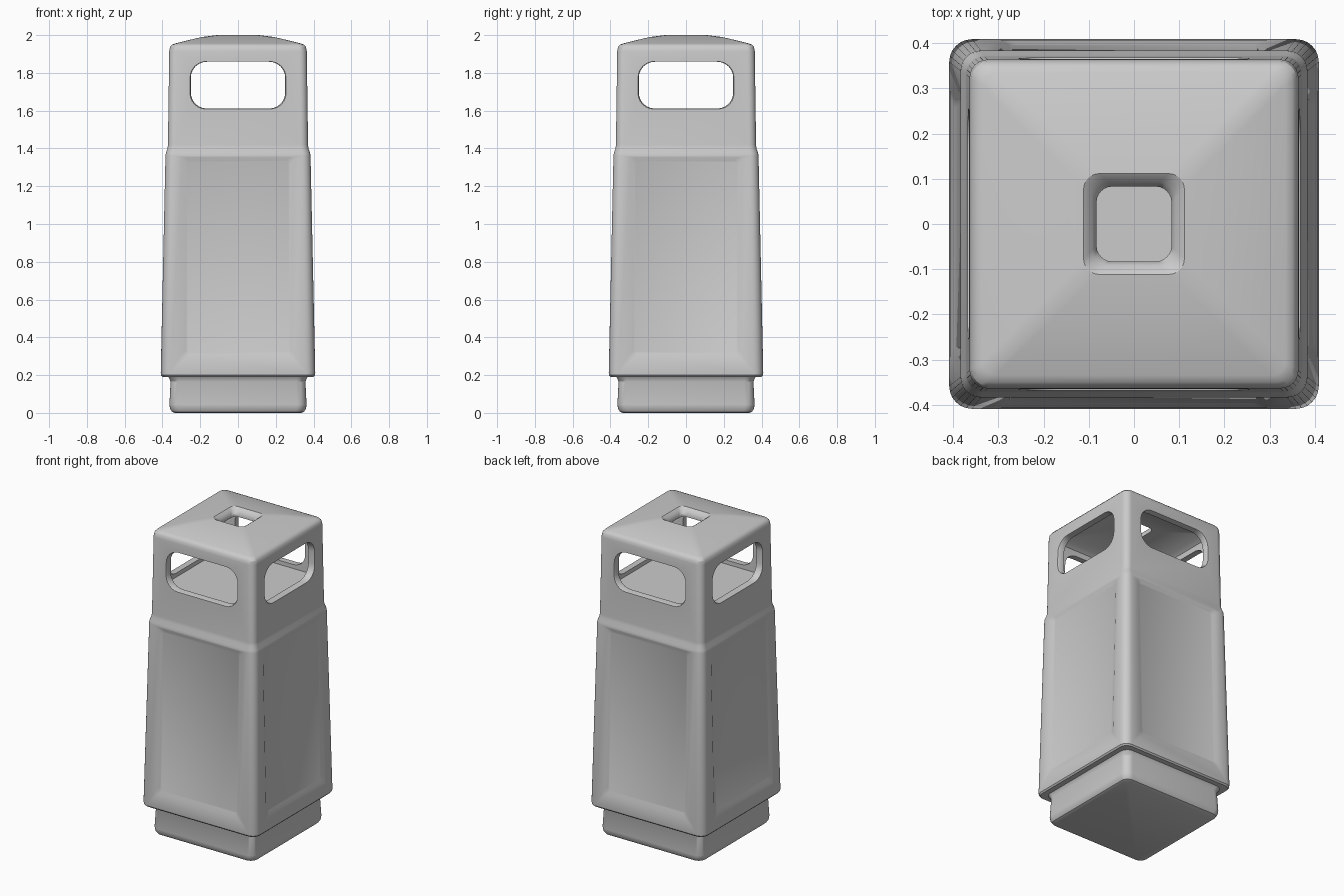
import bpy, bmesh, math

if "Cube" in bpy.data.objects:
    bpy.data.objects.remove(bpy.data.objects["Cube"])


def rounded_rect(hw, hh, r, n=6):
    pts = []
    for k, (sx, sy) in enumerate([(1, 1), (-1, 1), (-1, -1), (1, -1)]):
        for i in range(n + 1):
            a = math.radians(90 * k + 90 * i / n)
            pts.append((sx * (hw - r) + r * math.cos(a), sy * (hh - r) + r * math.sin(a)))
    return pts


def loft(name, rings, cap_top=True):
    """Skin a stack of closed 3D loops and cap the ends."""
    bm = bmesh.new()
    loops = [[bm.verts.new(p) for p in ring] for ring in rings]
    for a, b in zip(loops, loops[1:]):
        for i in range(len(a)):
            j = (i + 1) % len(a)
            bm.faces.new((a[i], a[j], b[j], b[i]))
    bm.faces.new(loops[0][::-1])
    if cap_top:
        bm.faces.new(loops[-1])
        bmesh.ops.recalc_face_normals(bm, faces=bm.faces)
    me = bpy.data.meshes.new(name)
    bm.to_mesh(me)
    bm.free()
    ob = bpy.data.objects.new(name, me)
    bpy.context.collection.objects.link(ob)
    return ob


def square_loft(name, profile, cap_top=True):
    """Profile rows are (half width, height, corner radius)."""
    return loft(name, [[(x, y, z) for x, y in rounded_rect(w, w, r)]
                       for w, z, r in profile], cap_top)


def cut(target, cutter):
    cutter.hide_render = True
    mod = target.modifiers.new("cut", 'BOOLEAN')
    mod.operation = 'DIFFERENCE'
    mod.solver = 'EXACT'
    mod.object = cutter
    bpy.context.view_layer.objects.active = target
    bpy.ops.object.modifier_apply(modifier=mod.name)
    bpy.data.objects.remove(cutter, do_unlink=True)


def smooth(ob, angle=30):
    bpy.ops.object.select_all(action='DESELECT')
    ob.select_set(True)
    bpy.context.view_layer.objects.active = ob
    bpy.ops.object.shade_smooth_by_angle(angle=math.radians(angle))


# Plinth with rounded bottom edge
base = square_loft("base_plinth", [
    (0.335, 0.0, 0.035), (0.350, 0.006, 0.045), (0.360, 0.022, 0.05),
    (0.363, 0.045, 0.05), (0.357, 0.165, 0.05), (0.365, 0.185, 0.05),
    (0.375, 0.200, 0.05)], cap_top=False)

# Tapered body, shoulder, hood and domed lid as one moulded shell
shell = square_loft("bin_shell", [
    (0.375, 0.190, 0.04), (0.400, 0.191, 0.045), (0.408, 0.200, 0.05),
    (0.409, 0.215, 0.05), (0.384, 1.360, 0.045), (0.382, 1.375, 0.045),
    (0.373, 1.400, 0.04), (0.371, 1.420, 0.04), (0.364, 1.915, 0.04),
    (0.360, 1.937, 0.04), (0.350, 1.949, 0.035), (0.335, 1.955, 0.03),
    (0.255, 1.975, 0.03), (0.190, 1.990, 0.03), (0.110, 2.000, 0.03)])

# Hollow inside the hood
cut(shell, square_loft("hood_cavity", [
    (0.325, 1.585, 0.04), (0.325, 1.895, 0.04), (0.300, 1.915, 0.03),
    (0.110, 1.950, 0.03)]))

# Flared hole in the lid
cut(shell, square_loft("lid_hole", [
    (0.083, 1.85, 0.035), (0.083, 1.965, 0.035), (0.092, 1.985, 0.035),
    (0.125, 2.010, 0.035)]))

# Rounded window openings through both axes, with softened outer lips
window = [(-0.50, 0.030), (-0.370, 0.010), (-0.358, 0.0),
          (0.358, 0.0), (0.370, 0.010), (0.50, 0.030)]
for k in range(2):
    rings = []
    for d, grow in window:
        pts = rounded_rect(0.250 + grow * 0.6, 0.124 + grow * 0.3, 0.085)
        rings.append([(x, d, 1.735 + z) if k == 0 else (d, x, 1.735 + z) for x, z in pts])
    cut(shell, loft("window_opening", rings))


# Shallow recessed panel on each side, following the taper
def body_width(z):
    return 0.409 - (z - 0.215) * 0.025 / 1.145


for k in range(4):
    c, s = round(math.cos(k * math.pi / 2)), round(math.sin(k * math.pi / 2))
    rings = []
    for depth, grow in [(-0.010, 0.0), (0.010, 0.04)]:
        ring = []
        for x, dz in rounded_rect(0.275 + grow, 0.510 + grow, 0.02, 3):
            z = 0.825 + dz
            y = -(body_width(z) + depth)
            ring.append((c * x - s * y, s * x + c * y, z))
        rings.append(ring)
    cut(shell, loft("panel_recess", rings))

smooth(base)
smooth(shell)
